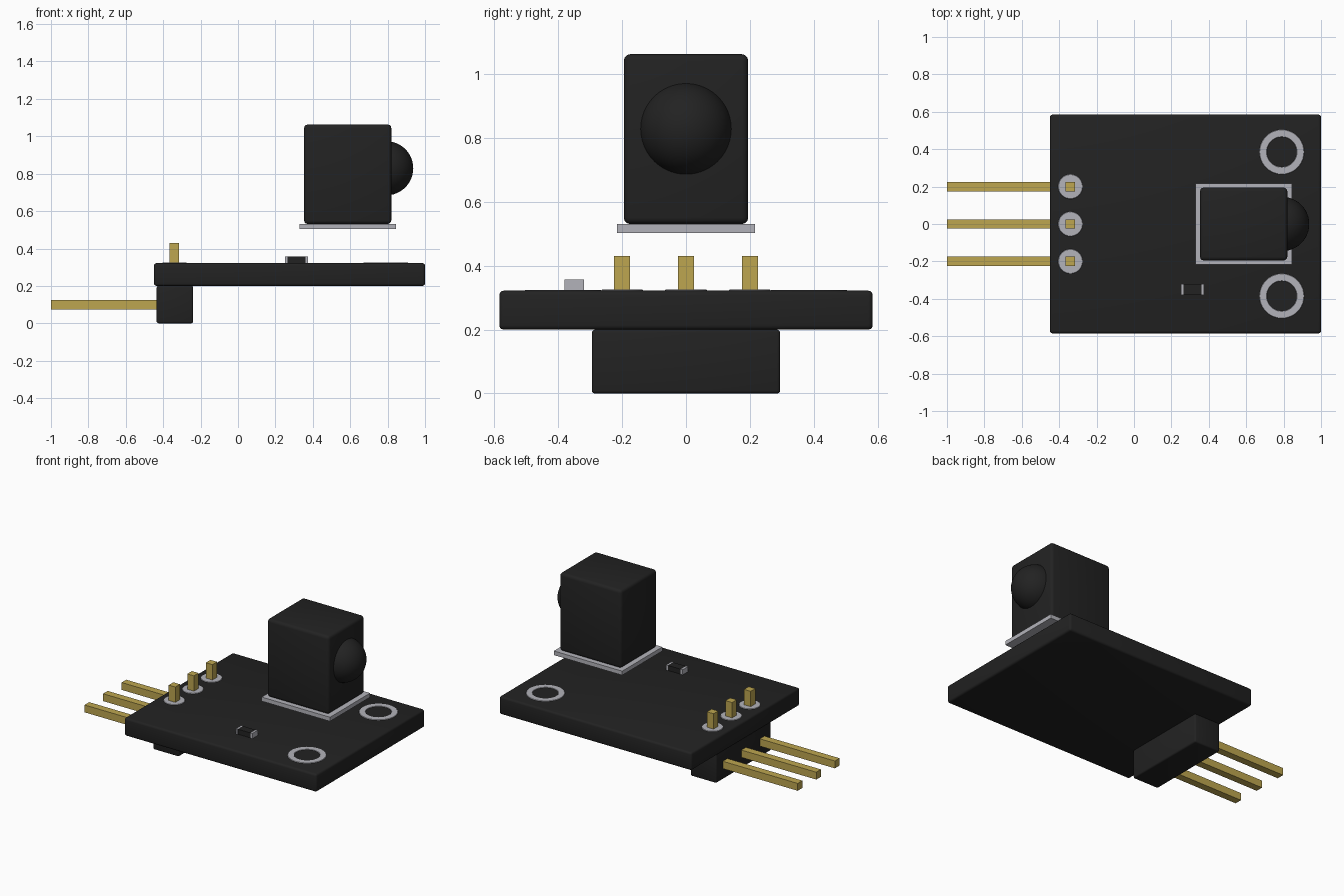
import bpy, bmesh, math
from mathutils import Matrix

cube = bpy.data.objects.get("Cube")
if cube:
    bpy.data.objects.remove(cube, do_unlink=True)


def material(name, rgb):
    m = bpy.data.materials.new(name)
    m.use_nodes = True
    m.diffuse_color = (*rgb, 1)
    m.node_tree.nodes["Principled BSDF"].inputs["Base Color"].default_value = (*rgb, 1)
    return m


BLACK = material("matte black", (0.016, 0.016, 0.016))
SILVER = material("silver", (0.45, 0.45, 0.49))
GOLD = material("gold", (0.51, 0.38, 0.08))


def add_object(name, bm, mat, smooth=False):
    bmesh.ops.recalc_face_normals(bm, faces=bm.faces)
    mesh = bpy.data.meshes.new(name)
    bm.to_mesh(mesh)
    bm.free()
    mesh.materials.append(mat)
    obj = bpy.data.objects.new(name, mesh)
    bpy.context.collection.objects.link(obj)
    if smooth:
        bpy.ops.object.select_all(action="DESELECT")
        obj.select_set(True)
        bpy.context.view_layer.objects.active = obj
        bpy.ops.object.shade_smooth_by_angle(angle=math.radians(40))
    return obj


def box(name, x, y, z, mat, bevel=0):
    """Box from (min, max) ranges, optionally with rounded edges."""
    bm = bmesh.new()
    size = [r[1] - r[0] for r in (x, y, z)]
    centre = [sum(r) / 2 for r in (x, y, z)]
    bmesh.ops.create_cube(bm, size=1, matrix=Matrix.Translation(centre) @ Matrix.Diagonal((*size, 1)))
    if bevel:
        bmesh.ops.bevel(bm, geom=bm.edges[:], offset=bevel, segments=3, profile=0.5, affect="EDGES")
    return add_object(name, bm, mat, bool(bevel))


def lathe(name, profile, centre, mat, steps=40):
    """Spin a (radius, height) profile around a vertical axis."""
    bm = bmesh.new()
    verts = [bm.verts.new((r, 0, z)) for r, z in profile]
    edges = [bm.edges.new(pair) for pair in zip(verts, verts[1:])]
    bmesh.ops.spin(bm, geom=verts + edges, axis=(0, 0, 1), cent=(0, 0, 0),
                   angle=math.tau, steps=steps, use_duplicate=False)
    bmesh.ops.remove_doubles(bm, verts=bm.verts, dist=1e-5)
    bmesh.ops.translate(bm, verts=bm.verts, vec=centre)
    return add_object(name, bm, mat, True)


TOP = 0.322

# Circuit board and the header block under its edge
box("circuit_board", (-0.45, 1), (-0.585, 0.585), (0.2, TOP), BLACK, 0.014)
box("header_block", (-0.435, -0.24), (-0.295, 0.295), (0, 0.2), BLACK, 0.01)

# Right-angle pins with solder pads
for side, y in (("front", -0.2), ("middle", 0), ("back", 0.2)):
    width = (y - 0.025, y + 0.025)
    box(side + "_pin", (-1, -0.315), width, (0.075, 0.125), GOLD)
    box(side + "_pin_tip", (-0.365, -0.315), width, (0.125, 0.43), GOLD)
    lathe(side + "_solder_pad", [(0, 0), (0.066, 0), (0.064, 0.003), (0, 0.004)],
          (-0.34, y, TOP), SILVER)

# Mounting holes with metal rims
for side, y in (("front", -0.385), ("back", 0.385)):
    lathe(side + "_hole_rim", [(0.08, 0), (0.12, 0), (0.118, 0.003), (0.082, 0.003), (0.08, 0)],
          (0.79, y, TOP), SILVER)
    lathe(side + "_hole_disc", [(0, 0), (0.08, 0), (0.08, 0.001), (0, 0.001)],
          (0.79, y, TOP), BLACK)

# Small surface resistor
box("resistor_body", (0.264, 0.36), (-0.378, -0.322), (TOP, 0.356), BLACK)
for side, x in (("right", 0.25), ("left", 0.36)):
    box("resistor_" + side + "_end", (x, x + 0.014), (-0.38, -0.32), (TOP, 0.357), SILVER)

# Receiver: base plate, housing and domed lens
box("receiver_plate", (0.33, 0.845), (-0.216, 0.216), (0.503, 0.531), SILVER)
box("receiver_housing", (0.353, 0.82), (-0.195, 0.195), (0.531, 1.063), BLACK, 0.02)
bm = bmesh.new()
bmesh.ops.create_uvsphere(bm, u_segments=48, v_segments=24, radius=0.145,
                          matrix=Matrix.Translation((0.792, 0, 0.829)))
add_object("receiver_lens", bm, BLACK, True)
